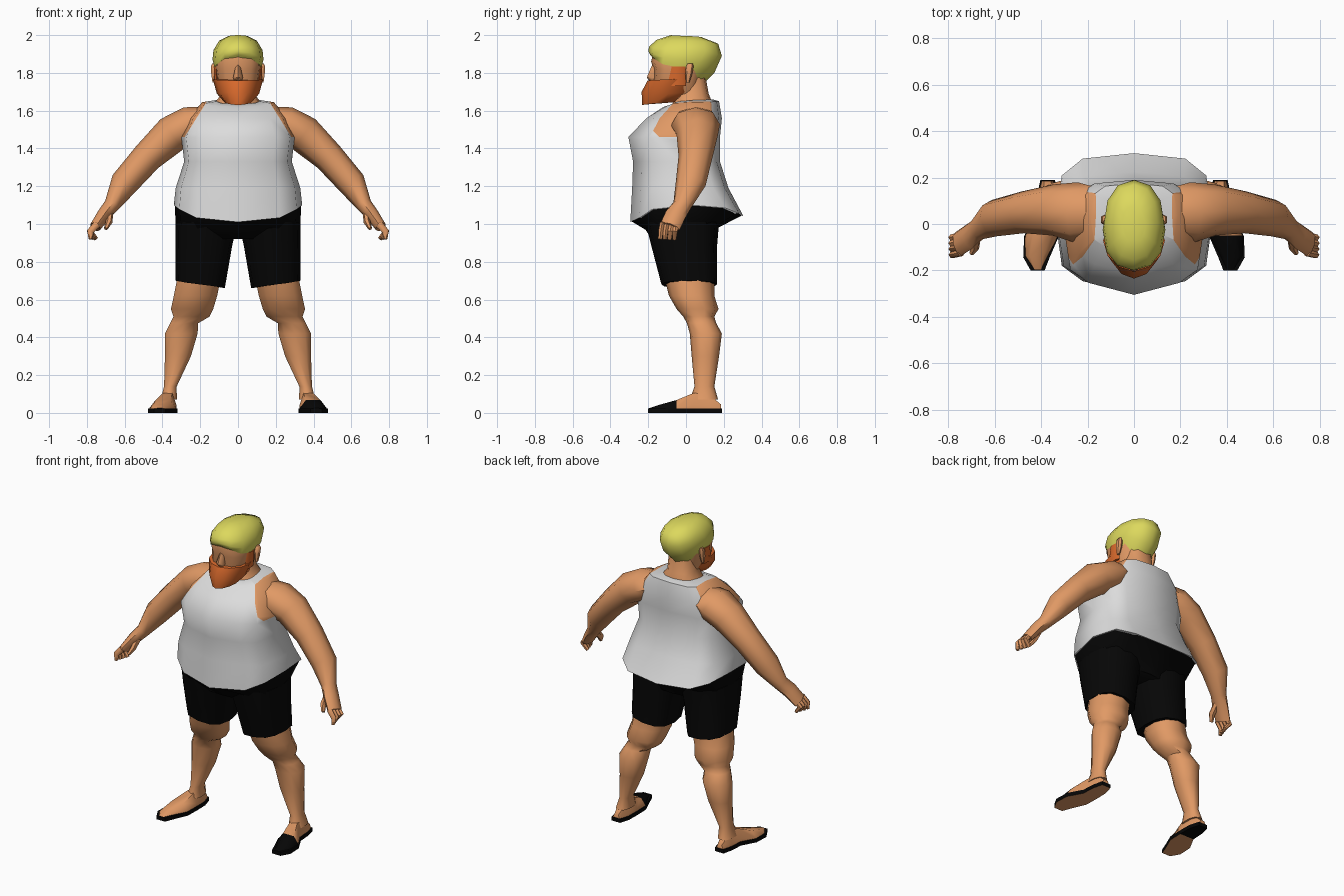
import bpy, bmesh, math
from mathutils import Vector

if "Cube" in bpy.data.objects:
    bpy.data.objects.remove(bpy.data.objects["Cube"])


def material(name, rgb):
    m = bpy.data.materials.new(name)
    m.use_nodes = True
    m.diffuse_color = (*rgb, 1)
    m.node_tree.nodes["Principled BSDF"].inputs["Base Color"].default_value = (*rgb, 1)
    return m


SKIN = material("skin", (0.75, 0.32, 0.13))
SHIRT = material("white_cloth", (0.72, 0.72, 0.72))
BLACK = material("black_cloth", (0.002, 0.002, 0.002))
HAIR = material("blond_hair", (0.72, 0.69, 0.11))
BEARD = material("ginger_beard", (0.68, 0.14, 0.025))
SIDES = {"left": 1, "right": -1}


def power(v, p):
    return math.copysign(abs(v) ** p, v)


def finish(name, bm, mats, rule=None, angle=55):
    """Turn a bmesh into a shaded object; rule picks each face's material."""
    bmesh.ops.recalc_face_normals(bm, faces=bm.faces[:])
    if rule:
        for f in bm.faces:
            f.material_index = rule(f.calc_center_median(), f.normal)
    me = bpy.data.meshes.new(name)
    bm.to_mesh(me)
    bm.free()
    ob = bpy.data.objects.new(name, me)
    bpy.context.collection.objects.link(ob)
    for m in mats:
        me.materials.append(m)
    bpy.ops.object.select_all(action='DESELECT')
    ob.select_set(True)
    bpy.context.view_layer.objects.active = ob
    bpy.ops.object.shade_smooth_by_angle(angle=math.radians(angle))


def skin_rings(rings):
    """Bridge a list of point rings and close both ends."""
    bm = bmesh.new()
    vs = [[bm.verts.new(p) for p in r] for r in rings]
    n = len(vs[0])
    for a, b in zip(vs, vs[1:]):
        for i in range(n):
            j = (i + 1) % n
            bm.faces.new((a[i], a[j], b[j], b[i]))
    bm.faces.new(vs[0])
    bm.faces.new(vs[-1])
    return bm


def level(half, front, back, zf, zs=None, zb=None, cx=0, tilt=0, p=0.8, n=12, side=1, keel=0):
    """Roughly level ring; front, side and back may have their own heights.
    A keel squares the front corners and draws the middle out to a ridge."""
    zs = zf if zs is None else zs
    zb = zf if zb is None else zb
    front += keel
    pts = []
    for i in range(n):
        a = math.tau * i / n
        s, c = math.sin(a), math.cos(a)
        z = zs + ((zf if c > 0 else zb) - zs) * c * c + tilt * s
        x = half * power(s, p)
        bend = 0.42 if keel and c > 0 else p
        y = (front + back) / 2 - (back - front) / 2 * power(c, bend)
        if c > 0:
            y -= keel * (1 - abs(x) / half)
        pts.append((side * (cx + x), y, z))
    return pts


def tube(path, side=1, n=8):
    """Limb rings (x, y, z, in-plane radius, depth radius) square to the path."""
    rings = []
    pos = [Vector(q[:3]) for q in path]
    for i, q in enumerate(path):
        t = pos[min(i + 1, len(pos) - 1)] - pos[max(i - 1, 0)]
        u = Vector((-t.z, 0, t.x)).normalized()
        v = t.cross(u).normalized()
        ring = []
        for k in range(n):
            a = math.tau * k / n
            w = pos[i] + u * q[3] * math.cos(a) + v * q[4] * math.sin(a)
            ring.append((side * w.x, w.y, w.z))
        rings.append(ring)
    return skin_rings(rings)


# Vest, with the arm holes cut along slanted planes
vest = skin_rings([level(*r, p=0.62, keel=k) for k, r in (
    (0.05, (0.34, -0.295, 0.305, 1.01, 1.10, 1.04)),
    (0.05, (0.33, -0.285, 0.225, 1.19)),
    (0.05, (0.285, -0.28, 0.18, 1.33)),
    (0.06, (0.30, -0.305, 0.18, 1.46)),
    (0.04, (0.26, -0.21, 0.19, 1.56)),
    (0.02, (0.19, -0.12, 0.175, 1.62, 1.645, 1.65)),
    (0, (0.125, -0.08, 0.14, 1.63, 1.655, 1.66)))])
for s in (1, -1):
    bmesh.ops.bisect_plane(vest, geom=vest.verts[:] + vest.edges[:] + vest.faces[:],
                           plane_co=(s * 0.283, 0, 1.46), plane_no=(s, 0, 0.63))
finish("vest", vest, [SHIRT, SKIN],
       lambda c, n: int(c.z > 1.46 and abs(c.x) + 0.63 * (c.z - 1.46) > 0.284))

# Neck and head
finish("neck", skin_rings([level(*r) for r in (
    (0.15, -0.09, 0.14, 1.57), (0.125, -0.07, 0.14, 1.64),
    (0.085, -0.06, 0.12, 1.69), (0.085, -0.06, 0.10, 1.80))]), [SKIN])
finish("head", skin_rings([level(*r) for r in (
    (0.07, -0.14, 0.06, 1.66), (0.11, -0.175, 0.08, 1.74),
    (0.122, -0.17, 0.10, 1.82), (0.125, -0.185, 0.12, 1.86),
    (0.11, -0.17, 0.13, 1.92))]), [SKIN])
finish("nose", skin_rings([level(*r, n=6, p=1) for r in (
    (0.022, -0.19, -0.13, 1.755), (0.03, -0.208, -0.13, 1.775),
    (0.012, -0.178, -0.13, 1.845))]), [SKIN])
finish("beard", skin_rings([level(*r, p=1.05) for r in (
    (0.068, -0.232, 0.0, 1.63, 1.64, 1.66),
    (0.112, -0.235, 0.05, 1.70, 1.69, 1.71),
    (0.133, -0.203, 0.06, 1.76, 1.765, 1.80))]), [BEARD])
finish("hair", skin_rings([level(*r, p=0.9) for r in (
    (0.125, -0.19, 0.09, 1.895, 1.83, 1.74),
    (0.135, -0.20, 0.15, 1.915, 1.87, 1.80),
    (0.13, -0.195, 0.19, 1.94, 1.92, 1.89),
    (0.10, -0.155, 0.17, 1.975, 1.97, 1.955),
    (0.05, -0.08, 0.08, 2.0, 1.995, 1.99))]), [HAIR])

# Seat of the shorts
finish("shorts_seat", skin_rings([level(*r, p=0.62, keel=k) for k, r in (
    (0.05, (0.335, -0.29, 0.295, 1.015, 1.105, 1.045)),
    (0, (0.33, -0.215, 0.17, 0.97, 1.0, 0.98)),
    (0, (0.20, -0.18, 0.15, 0.92)))]), [BLACK])

for word, s in SIDES.items():
    # Ear and sideburn
    finish(word + "_ear", skin_rings([level(*r, cx=0.128, n=6, side=s) for r in (
        (0.008, 0.0, 0.018, 1.75), (0.015, -0.004, 0.032, 1.79),
        (0.017, 0.0, 0.04, 1.835), (0.009, 0.01, 0.036, 1.85))]), [SKIN])
    finish(word + "_sideburn", skin_rings([level(0.012, f, 0.0, z, cx=x, n=6, side=s)
                                           for x, f, z in ((0.112, -0.1, 1.73), (0.118, -0.075, 1.835))]),
           [BEARD])

    # Arm, fingers and thumb
    finish(word + "_arm", tube((
        (0.17, 0.05, 1.55, 0.075, 0.11), (0.25, 0.05, 1.525, 0.10, 0.13),
        (0.35, 0.06, 1.475, 0.10, 0.11),
        (0.48, 0.05, 1.355, 0.082, 0.09), (0.603, 0.025, 1.215, 0.075, 0.08),
        (0.668, -0.02, 1.10, 0.042, 0.05), (0.71, -0.055, 1.05, 0.036, 0.056),
        (0.755, -0.085, 0.985, 0.03, 0.055)), s), [SKIN])
    for k, part in enumerate(("index", "middle", "ring", "little")):
        y = -0.125 + k * 0.025
        finish(f"{word}_{part}_finger", tube((
            (0.745, y, 1.0, 0.02, 0.015), (0.782, y - 0.008, 0.96, 0.018, 0.015),
            (0.78 - k * 0.01, y - 0.012, 0.92, 0.011, 0.012)), s, 6), [SKIN])
    finish(word + "_thumb", tube((
        (0.68, -0.05, 1.06, 0.02, 0.022), (0.683, -0.10, 1.01, 0.018, 0.02),
        (0.70, -0.125, 0.975, 0.01, 0.012)), s, 6), [SKIN])

    # Shorts leg with a slanted hem
    finish(word + "_shorts_leg", skin_rings([
        level(h, f, b, z, cx=cx, tilt=t, p=0.75, side=s) for cx, h, f, b, z, t in (
            (0.165, 0.165, -0.215, 0.175, 1.01, 0), (0.18, 0.15, -0.185, 0.165, 0.89, 0),
            (0.20, 0.13, -0.13, 0.165, 0.68, 0.02))]), [BLACK])

    # Bare leg
    finish(word + "_leg", skin_rings([
        level(h, f, b, z, cx=cx, n=10, p=0.9, side=s) for cx, h, f, b, z in (
            (0.205, 0.12, -0.115, 0.15, 0.72), (0.225, 0.12, -0.09, 0.15, 0.62),
            (0.243, 0.117, -0.05, 0.172, 0.55), (0.246, 0.10, -0.015, 0.15, 0.51),
            (0.285, 0.078, 0.005, 0.16, 0.475), (0.30, 0.09, 0.02, 0.19, 0.42),
            (0.318, 0.072, 0.03, 0.175, 0.30), (0.358, 0.035, 0.045, 0.15, 0.14),
            (0.367, 0.045, 0.02, 0.17, 0.07))]), [SKIN])

    # Foot and sandal share one outline, given as (y, centre, half width, height)
    outline = ((0.185, 0.372, 0.026, 0.045), (0.12, 0.37, 0.043, 0.10),
               (0.04, 0.372, 0.046, 0.105), (-0.05, 0.398, 0.07, 0.068),
               (-0.14, 0.42, 0.052, 0.043), (-0.195, 0.415, 0.025, 0.025))
    foot = skin_rings([[(s * (cx + h * a), y, max(0.004, z * b)) for a, b in (
        (-1, 0), (-1, 0.4), (-0.55, 1), (0.55, 1), (1, 0.4), (1, 0))]
        for y, cx, h, z in outline])
    finish(word + "_foot", foot, [SKIN, BLACK],
           lambda c, n: int(c.y < (-0.06 if s > 0 else -0.17)))
    sandal = skin_rings([[(s * (cx + a * (h + 0.005)), y * 1.025, z)
                          for a, z in ((-1, 0), (-1, 0.024), (1, 0.024), (1, 0))]
                         for y, cx, h, _ in outline])
    finish(word + "_sandal", sandal, [BLACK, SKIN],
           lambda c, n: int(n.z < -0.8 and (s > 0 or c.y < 0)), 35)
